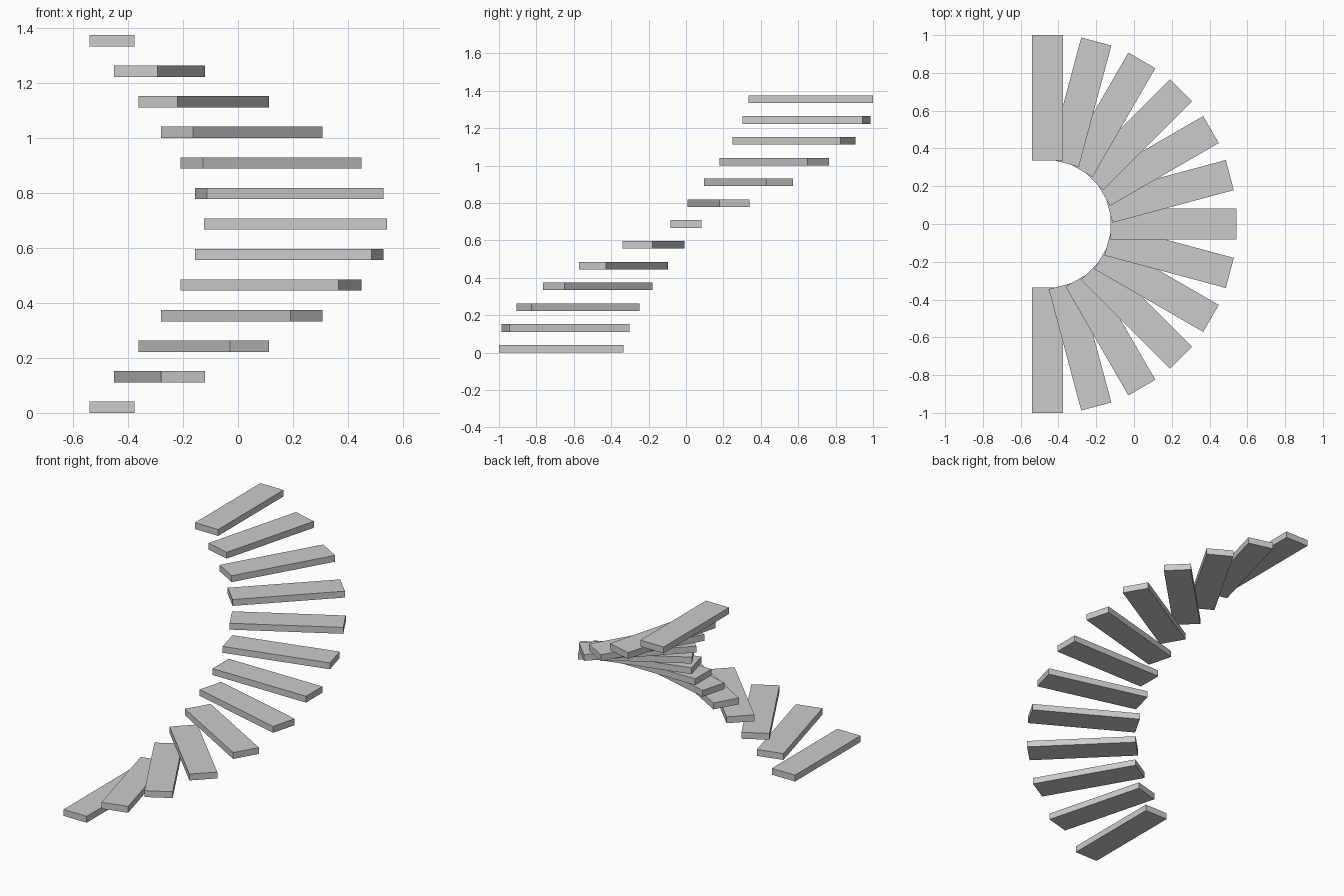
import bpy
from math import radians, cos, sin

if "Cube" in bpy.data.objects:
    bpy.data.objects.remove(bpy.data.objects["Cube"])

COUNT = 13                       # treads in the half turn
AXIS_X = -0.4585                 # centre of the spiral
R_IN, R_OUT = 0.335, 1.0
WIDTH, THICK = 0.165, 0.041
RISE = (1.375 - THICK) / (COUNT - 1)


def tread(i):
    """One flat plank pointing outward from the spiral axis."""
    angle = radians(-90 + 180 * i / (COUNT - 1))
    r = (R_IN + R_OUT) / 2
    bpy.ops.mesh.primitive_cube_add(
        size=1,
        location=(AXIS_X + r * cos(angle), r * sin(angle), i * RISE + THICK / 2),
        rotation=(0, 0, angle))
    ob = bpy.context.object
    ob.name = f"stair_tread_{i + 1:02d}"
    ob.scale = (R_OUT - R_IN, WIDTH, THICK)


# Floating treads climbing from front to back
for i in range(COUNT):
    tread(i)
